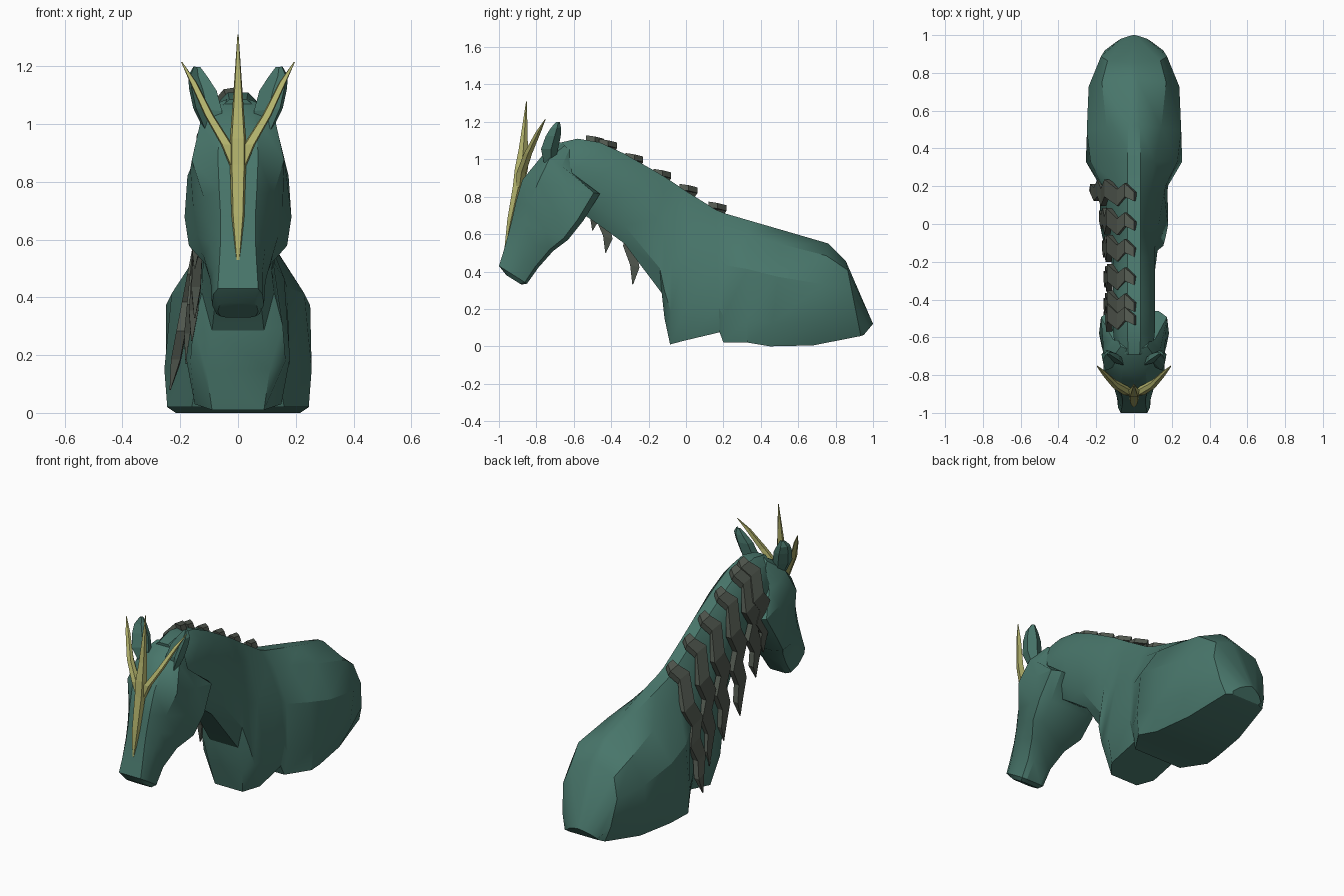
import bpy, bmesh, math
from mathutils import Vector


def material(name, rgb):
    m = bpy.data.materials.new(name)
    m.diffuse_color = (*rgb, 1)
    return m


TEAL = material("teal", (0.065, 0.18, 0.145))
GOLD = material("gold", (0.45, 0.45, 0.15))
DARK = material("dark_hair", (0.085, 0.10, 0.08))


def loft(name, rings, mat, smooth=None):
    """Skin a list of equal-length rings and cap both ends."""
    bm = bmesh.new()
    vs = [[bm.verts.new(p) for p in r] for r in rings]
    n = len(rings[0])
    for a, b in zip(vs, vs[1:]):
        for i in range(n):
            j = (i + 1) % n
            bm.faces.new((a[i], a[j], b[j], b[i]))
    bm.faces.new(vs[0])
    bm.faces.new(vs[-1])
    bmesh.ops.remove_doubles(bm, verts=bm.verts, dist=0.0005)
    bmesh.ops.recalc_face_normals(bm, faces=bm.faces)
    me = bpy.data.meshes.new(name)
    bm.to_mesh(me)
    bm.free()
    me.materials.append(mat)
    ob = bpy.data.objects.new(name, me)
    bpy.context.collection.objects.link(ob)
    if smooth:
        bpy.ops.object.select_all(action='DESELECT')
        ob.select_set(True)
        bpy.context.view_layer.objects.active = ob
        bpy.ops.object.shade_smooth_by_angle(angle=math.radians(smooth))
    return ob


def slice_ring(top, bottom, widths, steps):
    """Mirrored cross-section between two profile points (y, z)."""
    half = []
    for t, w in zip(steps, widths):
        half.append(Vector((w, top[0] + (bottom[0] - top[0]) * t,
                            top[1] + (bottom[1] - top[1]) * t)))
    return half + [Vector((-p.x, p.y, p.z)) for p in reversed(half)]


# Body and neck: rump to poll
S = (0, 0.12, 0.4, 0.8, 1)
body = [
    ((1.0, 0.12), (0.95, 0.06), (0.005, 0.03, 0.07, 0.10, 0.09)),
    ((0.855, 0.455), (0.935, 0.055), (0.02, 0.14, 0.175, 0.155, 0.13)),
    ((0.76, 0.55), (0.68, 0.005), (0.02, 0.17, 0.24, 0.235, 0.18)),
    ((0.52, 0.62), (0.45, 0.0), (0.03, 0.145, 0.25, 0.25, 0.215)),
    ((0.33, 0.675), (0.33, 0.02), (0.035, 0.11, 0.23, 0.255, 0.245)),
    ((0.21, 0.71), (0.20, 0.02), (0.035, 0.09, 0.17, 0.18, 0.16)),
    ((0.16, 0.73), (0.18, 0.075), (0.035, 0.085, 0.16, 0.178, 0.15)),
    ((0.0, 0.83), (-0.01, 0.03), (0.035, 0.08, 0.13, 0.18, 0.15)),
    ((-0.06, 0.87), (-0.085, 0.01), (0.035, 0.08, 0.115, 0.165, 0.09)),
    ((-0.12, 0.91), (-0.115, 0.15), (0.035, 0.08, 0.11, 0.155, 0.11)),
    ((-0.18, 0.945), (-0.13, 0.285), (0.035, 0.08, 0.11, 0.125, 0.09)),
    ((-0.33, 1.03), (-0.33, 0.55), (0.035, 0.08, 0.11, 0.10, 0.06)),
    ((-0.46, 1.09), (-0.46, 0.645), (0.035, 0.08, 0.11, 0.10, 0.06)),
    ((-0.58, 1.11), (-0.57, 0.72), (0.035, 0.08, 0.11, 0.10, 0.06)),
    ((-0.69, 1.085), (-0.65, 0.80), (0.03, 0.07, 0.10, 0.09, 0.05)),
]
loft("body_and_neck", [slice_ring(*b, S) for b in body], TEAL, 28)

# Head: poll to muzzle, front line against jaw line
H = (0, 0.2, 0.6, 0.92, 1)
head = [
    ((-0.66, 1.085), (-0.60, 1.03), (0.04, 0.07, 0.08, 0.07, 0.04)),
    ((-0.76, 1.03), (-0.60, 0.92), (0.06, 0.13, 0.14, 0.11, 0.06)),
    ((-0.875, 0.89), (-0.46, 0.815), (0.07, 0.16, 0.165, 0.175, 0.13)),
    ((-0.91, 0.77), (-0.55, 0.67), (0.065, 0.12, 0.155, 0.185, 0.13)),
    ((-0.93, 0.68), (-0.63, 0.57), (0.06, 0.105, 0.14, 0.17, 0.12)),
    ((-0.95, 0.60), (-0.71, 0.51), (0.06, 0.095, 0.12, 0.115, 0.08)),
    ((-0.975, 0.51), (-0.79, 0.42), (0.065, 0.085, 0.095, 0.08, 0.05)),
    ((-1.0, 0.43), (-0.85, 0.335), (0.07, 0.085, 0.09, 0.075, 0.05)),
    ((-0.96, 0.38), (-0.88, 0.33), (0.055, 0.065, 0.07, 0.06, 0.04)),
]
loft("head", [slice_ring(*h, H) for h in head], TEAL, 28)

# Ears: cupped leaves
ear_sections = [  # centre x, y, z, half width, half depth
    (0.09, -0.73, 0.98, 0.03, 0.03),
    (0.105, -0.73, 1.05, 0.05, 0.045),
    (0.122, -0.71, 1.12, 0.048, 0.04),
    (0.138, -0.695, 1.165, 0.034, 0.028),
    (0.142, -0.685, 1.198, 0.012, 0.01),
]
for side, s in (("left", -1), ("right", 1)):
    rings = []
    for x, y, z, w, d in ear_sections:
        rings.append([(s * (x + dx * w), y + dy * d, z + dx * w * 0.1)
                      for dx, dy in ((-1, -0.4), (0, -0.1), (0.8, -1), (1, 0.2), (0.2, 1), (-0.8, 0.5))])
    loft("ear_" + side, rings, TEAL)


# Horn: flat-fronted forehead blade with two side prongs
def spike(name, sections):
    rings = [[(x - w, y, z), (x - w * 0.75, y - d, z), (x + w * 0.75, y - d, z),
              (x + w, y, z), (x, y + d, z)] for x, y, z, w, d in sections]
    loft(name, rings, GOLD)


spike("horn_centre", [
    (0, -0.965, 0.53, 0.006, 0.005), (0, -0.935, 0.68, 0.022, 0.02),
    (0, -0.895, 0.86, 0.028, 0.03), (0, -0.88, 0.95, 0.028, 0.035),
    (0, -0.87, 1.05, 0.020, 0.025), (0, -0.853, 1.31, 0.002, 0.002)])
for side, s in (("left", -1), ("right", 1)):
    spike("horn_prong_" + side, [
        (0.008 * s, -0.89, 0.85, 0.018, 0.02), (0.04 * s, -0.88, 0.93, 0.020, 0.025),
        (0.10 * s, -0.845, 1.03, 0.016, 0.022), (0.155 * s, -0.79, 1.145, 0.012, 0.014),
        (0.195 * s, -0.752, 1.215, 0.002, 0.002)])

# Mane: zigzag locks hanging over the left of the neck
locks = [  # root y, root z, tip y, tip z, tip x
    (-0.50, 1.115, -0.50, 0.62, -0.15),
    (-0.43, 1.095, -0.43, 0.50, -0.15),
    (-0.29, 1.02, -0.285, 0.33, -0.15),
    (-0.14, 0.935, -0.12, 0.25, -0.16),
    (0.00, 0.855, 0.04, 0.17, -0.18),
    (0.155, 0.76, 0.18, 0.08, -0.235),
]
for k, (y0, z0, y1, z1, x1) in enumerate(locks):
    rings = []
    # root lying across the crest
    for x, dz, zig, w in ((0, 0.01, -0.01, 0.024), (-0.05, 0.0, 0.025, 0.036),
                          (-0.09, -0.05, -0.015, 0.044)):
        y, z = y0 + zig, z0 + dz
        rings.append([(x, y - w, z + 0.15 * w), (x, y + w, z - 0.15 * w),
                      (x + 0.012, y + w, z - 0.03 - 0.15 * w), (x + 0.012, y - w, z - 0.03 + 0.15 * w)])
    # hanging part, tapering to the tip
    for i in range(1, 7):
        t = i / 6
        x = -0.122 + (x1 + 0.122) * t
        z = z0 - 0.1 + (z1 - z0 + 0.1) * t
        y = y0 + (y1 - y0) * t + (0.036 if i % 2 else -0.03) * (1 - 0.8 * t) * (i < 6)
        w = (0.046, 0.047, 0.044, 0.036, 0.025, 0.002)[i - 1]
        d = 0.016 if i < 6 else 0.002
        rings.append([(x - d, y - w, z + w * 0.3), (x - d, y + w, z - w * 0.3),
                      (x + d, y + w, z - w * 0.3), (x + d, y - w, z + w * 0.3)])
    loft("mane_lock_%d" % (k + 1), rings, DARK)
